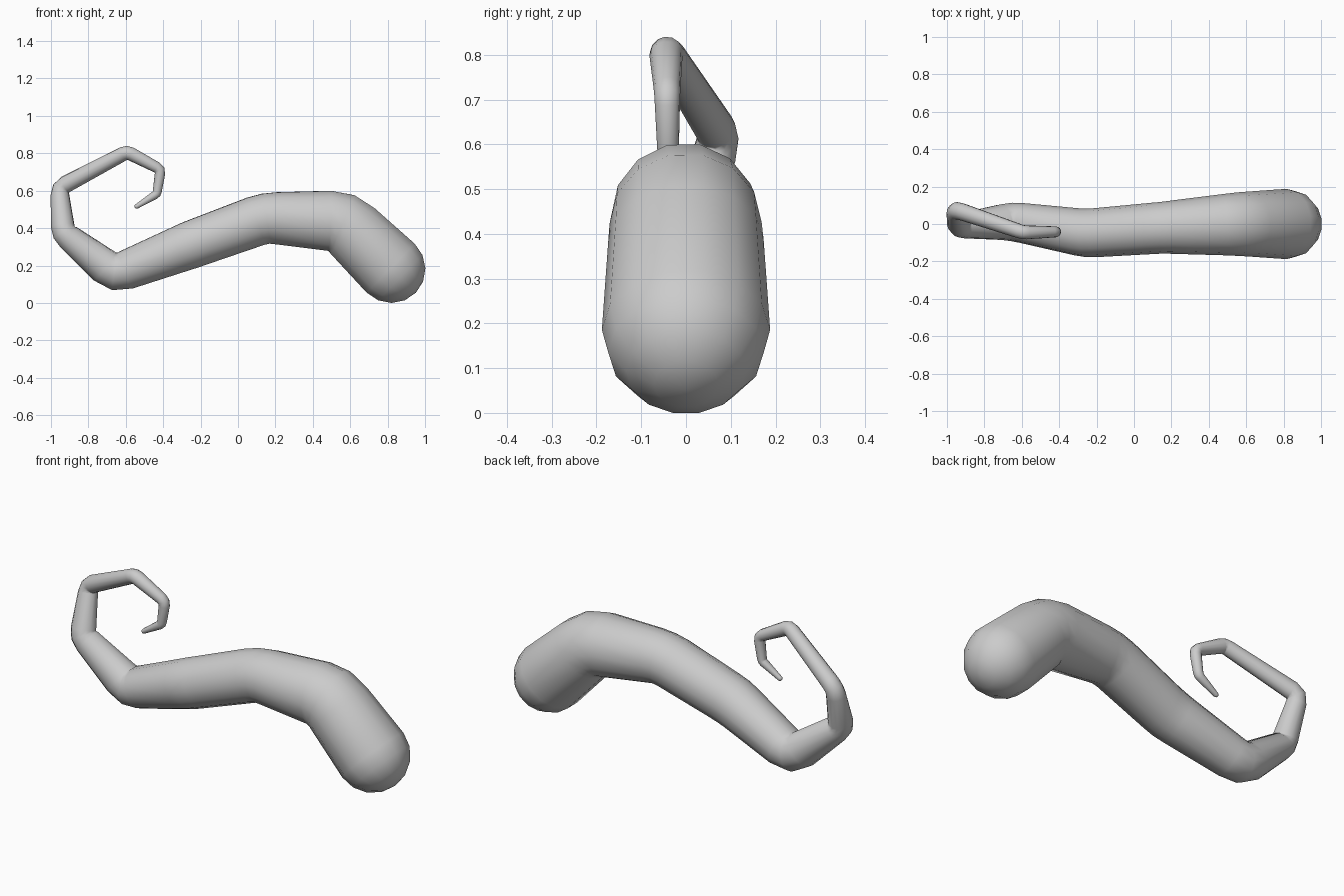
import bpy, bmesh, math
from mathutils import Vector

if "Cube" in bpy.data.objects:
    bpy.data.objects.remove(bpy.data.objects["Cube"])

SIDES = 14
# joints of the tentacle: x, y, z, radius
JOINTS = [(0.81, 0.0, 0.19, 0.188), (0.555, 0.0, 0.44, 0.17), (0.14, -0.02, 0.46, 0.138),
          (-0.26, -0.05, 0.315, 0.13), (-0.665, 0.015, 0.157, 0.103), (-0.94, -0.01, 0.378, 0.066),
          (-0.962, 0.077, 0.62, 0.047), (-0.6, -0.045, 0.812, 0.038), (-0.42, -0.042, 0.718, 0.029),
          (-0.44, -0.04, 0.588, 0.024), (-0.547, -0.04, 0.521, 0.013)]
pts = [Vector(j[:3]) for j in JOINTS]
rad = [j[3] for j in JOINTS]
rings = []  # centre, direction, radius

# rounded blunt end
d0 = (pts[1] - pts[0]).normalized()
for k in (1, 2, 3, 4):
    a = k * math.pi / 8
    rings.append((pts[0] - d0 * rad[0] * math.cos(a), d0, rad[0] * math.sin(a)))

# bends, each softened with three rings
for i in range(1, len(pts) - 1):
    p, r = pts[i], rad[i]
    va, vb = p - pts[i - 1], pts[i + 1] - p
    da, db = va.normalized(), vb.normalized()
    reach = r * max(0.4, 1.1 * math.tan(da.angle(db) / 2))
    a, b = p - da * reach, p + db * reach
    ra = r + (rad[i - 1] - r) * reach / va.length
    rb = r + (rad[i + 1] - r) * reach / vb.length
    mid = (a + b) / 4 + p / 2
    rings += [(a, da, ra), (mid, (da + db).normalized(), r), (b, db, rb)]

# rounded thin tip
d1 = (pts[-1] - pts[-2]).normalized()
for k in (0, 1, 2):
    a = k * math.pi / 6
    rings.append((pts[-1] + d1 * rad[-1] * math.sin(a), d1, rad[-1] * math.cos(a)))

# skin the rings, carrying the frame along the path
bm = bmesh.new()
side = Vector((0, 1, 0))
loops = []
for c, d, r in rings:
    side = (side - d * side.dot(d)).normalized()
    up = d.cross(side)
    loops.append([bm.verts.new(c + r * (side * math.cos(2 * math.pi * k / SIDES)
                                        + up * math.sin(2 * math.pi * k / SIDES)))
                  for k in range(SIDES)])
for la, lb in zip(loops, loops[1:]):
    for k in range(SIDES):
        n = (k + 1) % SIDES
        bm.faces.new((la[k], la[n], lb[n], lb[k]))
for loop, tip in ((loops[0], pts[0] - d0 * rad[0]), (loops[-1], pts[-1] + d1 * rad[-1])):
    v = bm.verts.new(tip)
    for k in range(SIDES):
        bm.faces.new((loop[k], loop[(k + 1) % SIDES], v))
bmesh.ops.recalc_face_normals(bm, faces=bm.faces)
for f in bm.faces:
    f.smooth = True

# centre on x and y, rest on the floor
lo = Vector([min(v.co[i] for v in bm.verts) for i in range(3)])
hi = Vector([max(v.co[i] for v in bm.verts) for i in range(3)])
bmesh.ops.translate(bm, verts=bm.verts, vec=(-(lo.x + hi.x) / 2, -(lo.y + hi.y) / 2, -lo.z))
mesh = bpy.data.meshes.new("curled_tentacle")
bm.to_mesh(mesh)
bm.free()
bpy.context.collection.objects.link(bpy.data.objects.new("curled_tentacle", mesh))
